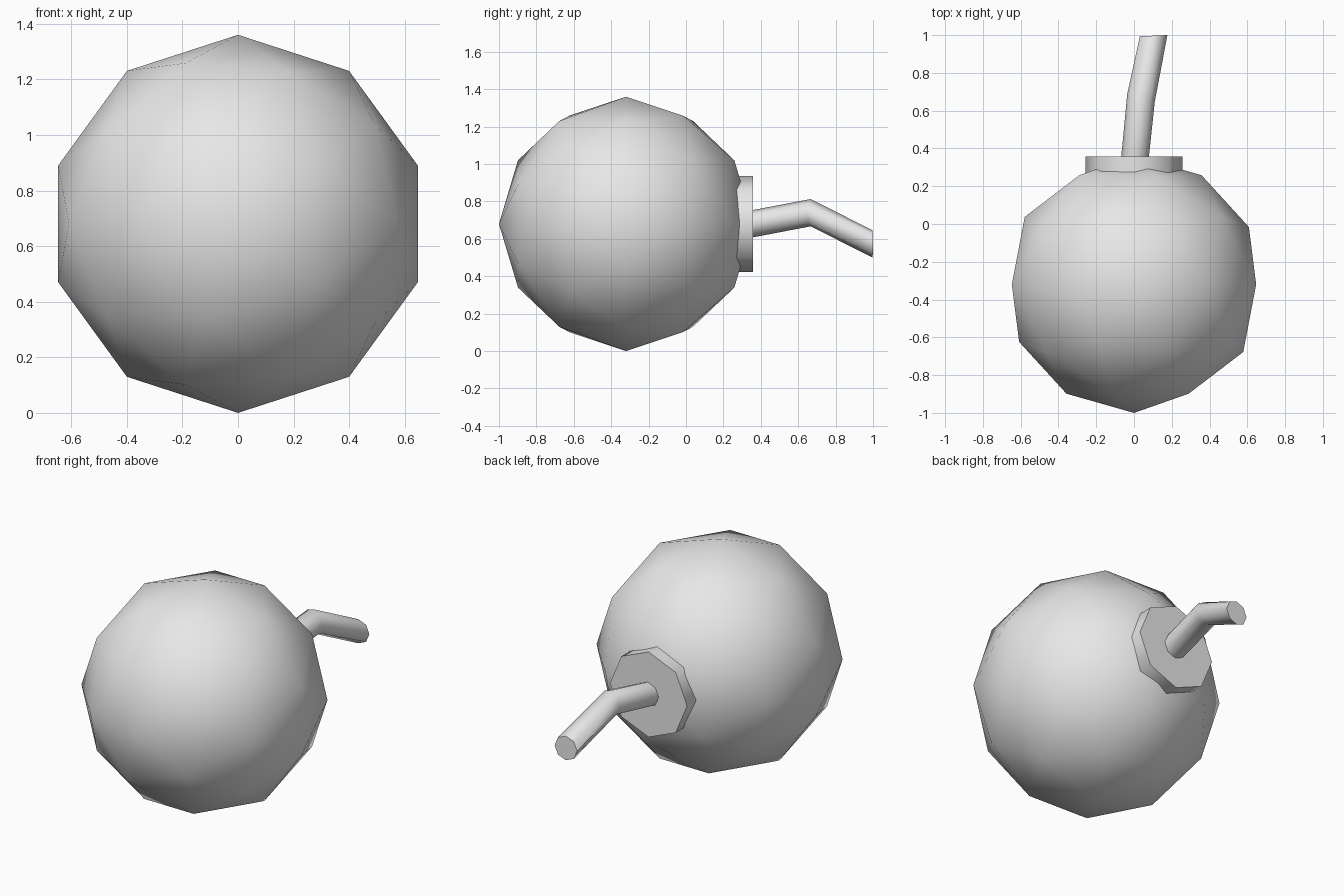
import bpy, bmesh
from math import cos, sin, tau, radians

default = bpy.data.objects.get("Cube")
if default:
    bpy.data.objects.remove(default, do_unlink=True)

GREY = (0.8, 0.8, 0.8, 1)
grey = bpy.data.materials.new("light_grey")
grey.use_nodes = True
grey.diffuse_color = GREY
grey.node_tree.nodes["Principled BSDF"].inputs["Base Color"].default_value = GREY

SIDES = 8
CENTRE_Z = 0.68


def finish(obj, name):
    """Name the part, colour it and smooth it while keeping the end caps sharp."""
    obj.name = obj.data.name = name
    obj.data.materials.clear()
    obj.data.materials.append(grey)
    bpy.ops.object.select_all(action="DESELECT")
    obj.select_set(True)
    bpy.context.view_layer.objects.active = obj
    bpy.ops.object.shade_smooth_by_angle(angle=radians(50))


def tube(name, radius, stations):
    """Loft a capped tube along +y; each station is (x, y, z, skew in y)."""
    bm = bmesh.new()
    rings = []
    for x, y, z, skew in stations:
        ring = []
        for i in range(SIDES):
            a = tau * i / SIDES
            ring.append(bm.verts.new((x + radius * cos(a), y + skew * cos(a),
                                      z + radius * sin(a))))
        rings.append(ring)
    for near, far in zip(rings, rings[1:]):
        for i in range(SIDES):
            j = (i + 1) % SIDES
            bm.faces.new((near[i], near[j], far[j], far[i]))
    bm.faces.new(rings[0])
    bm.faces.new(rings[-1])
    bmesh.ops.recalc_face_normals(bm, faces=bm.faces)
    mesh = bpy.data.meshes.new(name)
    bm.to_mesh(mesh)
    bm.free()
    obj = bpy.data.objects.new(name, mesh)
    bpy.context.collection.objects.link(obj)
    finish(obj, name)


# Round body, with its pole turned to the front
bpy.ops.mesh.primitive_ico_sphere_add(subdivisions=2, radius=0.68,
                                      location=(0, -0.32, CENTRE_Z),
                                      rotation=(radians(-90), 0, 0))
finish(bpy.context.object, "round_body")

# Octagonal collar sunk into the back of the body
tube("collar", 0.257, [(0, 0.2, CENTRE_Z, 0), (0, 0.357, CENTRE_Z, 0)])

# Bent fuse
tube("fuse", 0.073, [(0, 0.3, CENTRE_Z - 0.01, 0),
                     (0.037, 0.667, 0.74, -0.02),
                     (0.104, 0.997, 0.573, 0.003)])
